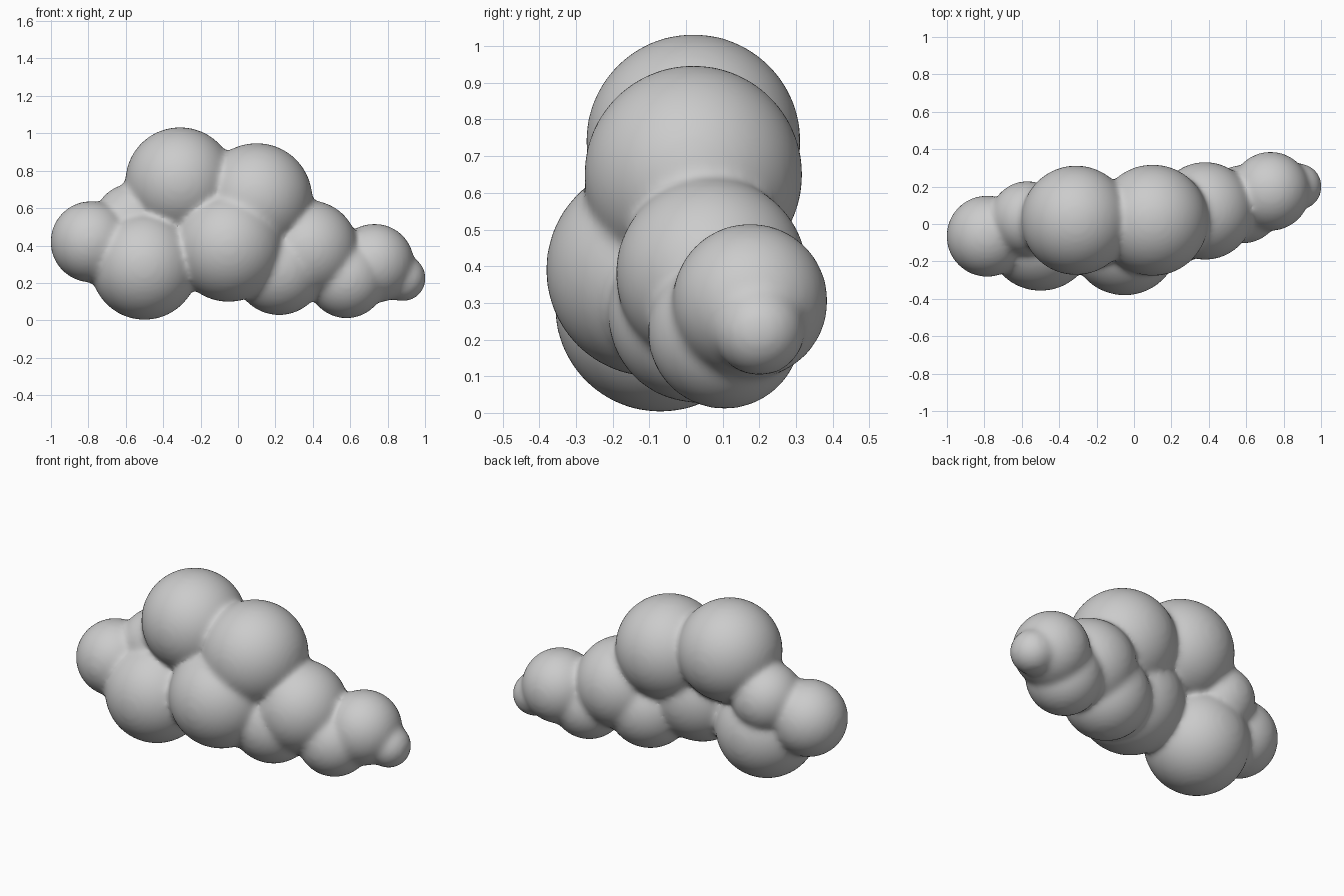
import bpy, bmesh
from mathutils import Matrix

cube = bpy.data.objects.get("Cube")
if cube:
    bpy.data.objects.remove(cube, do_unlink=True)

# One soft grey for the whole cloud
grey = bpy.data.materials.new("cloud_grey")
grey.use_nodes = True
colour = (0.6, 0.6, 0.6, 1)
grey.diffuse_color = colour
grey.node_tree.nodes["Principled BSDF"].inputs["Base Color"].default_value = colour

# Puffs: x, y, z, radius
puffs = [
    (-0.31, 0.02, 0.74, 0.293),    # top, right
    (0.10, 0.02, 0.65, 0.298),     # top, left
    (-0.50, -0.07, 0.29, 0.288),   # big lower
    (-0.05, -0.09, 0.39, 0.292),   # middle front
    (-0.785, -0.065, 0.42, 0.218), # end
    (-0.57, 0.03, 0.53, 0.20),     # back filler
    (0.38, 0.07, 0.38, 0.262),     # shoulder
    (0.22, 0.03, 0.27, 0.243),     # belly
    (0.58, 0.105, 0.22, 0.21),     # lower tail
    (0.73, 0.175, 0.305, 0.212),   # upper tail
    (0.88, 0.20, 0.225, 0.125),    # tail tip
]

bm = bmesh.new()
for x, y, z, r in puffs:
    bmesh.ops.create_icosphere(bm, subdivisions=5, radius=r,
                               matrix=Matrix.Translation((x, y, z)))
mesh = bpy.data.meshes.new("cloud")
bm.to_mesh(mesh)
bm.free()
mesh.materials.append(grey)
cloud = bpy.data.objects.new("cloud", mesh)
bpy.context.collection.objects.link(cloud)

# Merge the puffs into one skin and soften the creases
remesh = cloud.modifiers.new("merge", 'REMESH')
remesh.mode = 'VOXEL'
remesh.voxel_size = 0.014
remesh.use_smooth_shade = True
soften = cloud.modifiers.new("soften", 'SMOOTH')
soften.factor = 0.5
soften.iterations = 22
